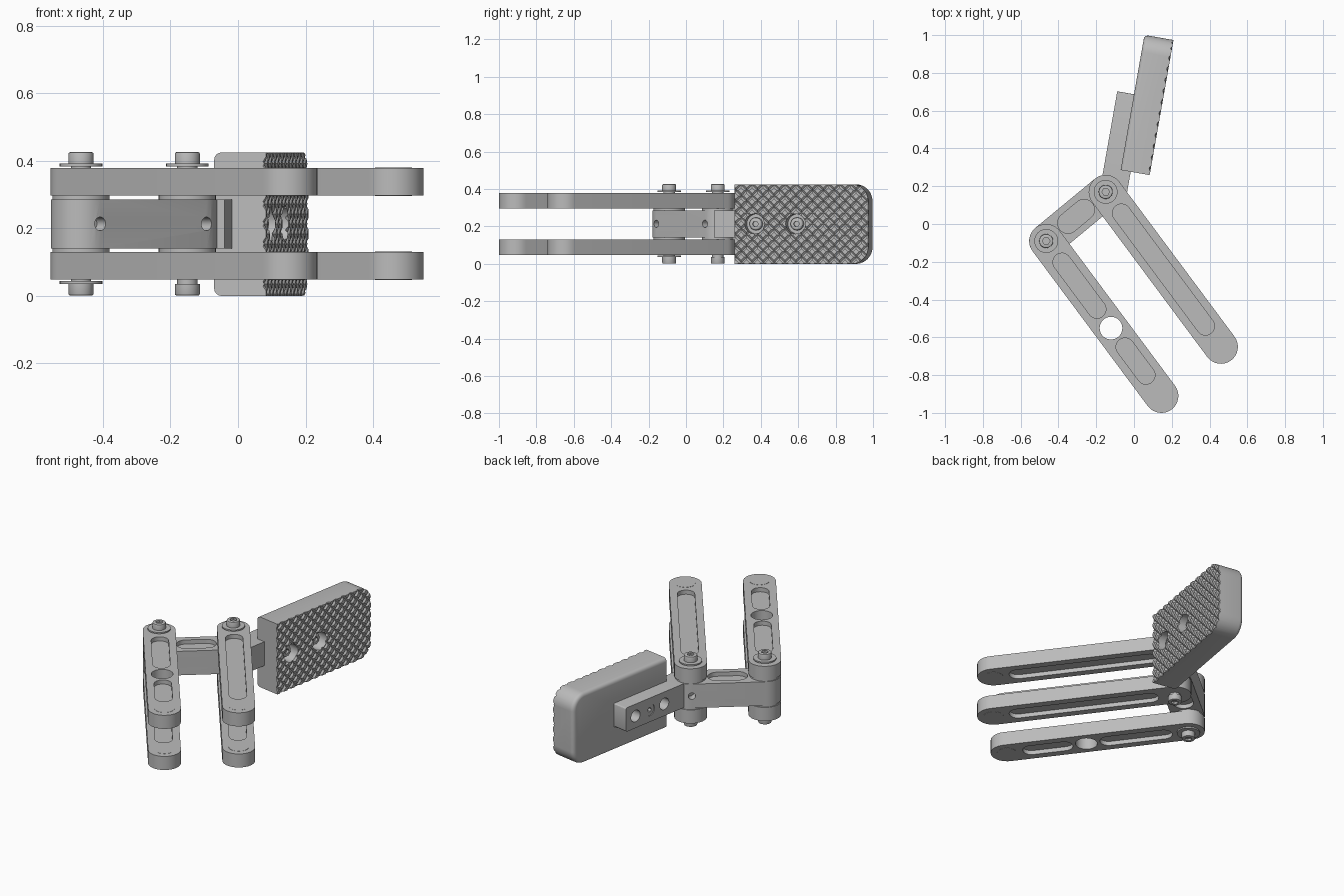
import bpy, bmesh
from math import sin, cos, pi, radians, atan2, hypot, degrees
from mathutils import Matrix, Vector

cube = bpy.data.objects.get("Cube")
if cube:
    bpy.data.objects.remove(cube, do_unlink=True)

metal = bpy.data.materials.new("machined grey")
metal.use_nodes = True
grey = (0.5, 0.5, 0.5, 1)
metal.diffuse_color = grey
metal.node_tree.nodes["Principled BSDF"].inputs["Base Color"].default_value = grey

MID = 0.2135                      # height of the mirror plane
PIVOT_A = Vector((-0.465, -0.09, 0))
PIVOT_B = Vector((-0.15, 0.17, 0))
UPRIGHT = Matrix.Rotation(pi / 2, 4, 'X')   # turns a prism so it extrudes along -y


def frame(origin, angle):
    return Matrix.Translation(origin) @ Matrix.Rotation(angle, 4, 'Z')


def arc(x, y, r, a0, a1, n=16):
    return [(x + r * cos(radians(a0 + (a1 - a0) * i / n)),
             y + r * sin(radians(a0 + (a1 - a0) * i / n))) for i in range(n + 1)]


def stadium(x0, x1, r):
    return arc(x1, 0, r, -90, 90) + arc(x0, 0, r, 90, 270)


def circle(x, y, r, n=32):
    return arc(x, y, r, 0, 360, n)[:-1]


def box(x0, x1, y0, y1):
    return [(x0, y0), (x1, y0), (x1, y1), (x0, y1)]


def prism(name, outlines, z0, z1, matrix=Matrix()):
    """Extrude one or more outlines between two heights."""
    bm = bmesh.new()
    for outline in outlines:
        low = [bm.verts.new((x, y, z0)) for x, y in outline]
        high = [bm.verts.new((x, y, z1)) for x, y in outline]
        bm.faces.new(low)
        bm.faces.new(high)
        for i in range(len(low)):
            j = (i + 1) % len(low)
            bm.faces.new((low[i], low[j], high[j], high[i]))
    bmesh.ops.recalc_face_normals(bm, faces=bm.faces)
    bm.transform(matrix)
    mesh = bpy.data.meshes.new(name)
    bm.to_mesh(mesh)
    bm.free()
    mesh.materials.append(metal)
    obj = bpy.data.objects.new(name, mesh)
    bpy.context.collection.objects.link(obj)
    return obj


def bevel(obj, width, segments, rule):
    bm = bmesh.new()
    bm.from_mesh(obj.data)
    edges = [e for e in bm.edges if rule(e.verts[0].co, e.verts[1].co)]
    bmesh.ops.bevel(bm, geom=edges, offset=width, segments=segments,
                    profile=0.5, affect='EDGES')
    bm.to_mesh(obj.data)
    bm.free()


def cut(obj, cutter):
    mod = obj.modifiers.new("cut", 'BOOLEAN')
    mod.operation, mod.solver, mod.object = 'DIFFERENCE', 'EXACT', cutter
    graph = bpy.context.evaluated_depsgraph_get()
    mesh = bpy.data.meshes.new_from_object(obj.evaluated_get(graph))
    obj.modifiers.remove(mod)
    obj.data = mesh
    bpy.data.objects.remove(cutter, do_unlink=True)


def pockets(obj, outlines, z0, z1, depth):
    cut(obj, prism("cutter", outlines, z1 - depth, z1 + 0.05))
    cut(obj, prism("cutter", outlines, z0 - 0.05, z0 + depth))


# Parallel finger arms, one pair on each pivot
ARM = Vector((0.61, -0.82, 0))
arm_frame = atan2(ARM.y, ARM.x)
layers = {"lower": (0.048, 0.13), "upper": (0.297, 0.379)}
slots = {"outer": [(0.14, 0.45), (0.70, 0.885)], "inner": [(0.14, 0.885)]}
for side, pivot in (("outer", PIVOT_A), ("inner", PIVOT_B)):
    for level, (z0, z1) in layers.items():
        arm = prism(f"{level}_{side}_arm", [stadium(0, ARM.length, 0.09)], z0, z1)
        pockets(arm, [stadium(a, b, 0.048) for a, b in slots[side]], z0, z1, 0.025)
        if side == "outer":
            cut(arm, prism("cutter", [circle(0.575, 0, 0.06)], z0 - 0.1, z1 + 0.1))
        arm.matrix_world = frame(pivot, arm_frame)
        pin = prism(f"{level}_{side}_tip_pin", [circle(ARM.length, 0, 0.055)],
                    z0 - 0.001, z1 + 0.001)
        pin.matrix_world = arm.matrix_world

# Knuckle link joining both pivots
span = PIVOT_B - PIVOT_A
Z0, Z1 = 0.141, 0.286
link = prism("knuckle_link", [stadium(0, span.length, 0.09)], Z0, Z1)
pockets(link, [stadium(0.15, 0.26, 0.055)], Z0, Z1, 0.025)
cut(link, prism("cutter", [circle(0, MID, 0.02)], 0.05, 0.2, UPRIGHT))
cut(link, prism("cutter", [circle(span.length, MID, 0.02)], -0.2, 0.2, UPRIGHT))
link.matrix_world = frame(PIVOT_A, atan2(span.y, span.x))

# Pivot hardware: spacers, clips, shafts and bolt heads
for side, pivot in (("outer", PIVOT_A), ("inner", PIVOT_B)):
    for level, s in (("lower", -1), ("upper", 1)):
        def disc(part, r, h0, h1):
            z0, z1 = sorted((MID + s * h0, MID + s * h1))
            obj = prism(f"{level}_{side}_{part}", [circle(0, 0, r)], z0, z1)
            obj.matrix_world = Matrix.Translation(pivot)
            return obj
        disc("spacer", 0.085, 0.07, 0.086)
        disc("shaft", 0.03, 0.04, 0.185)
        if side == "outer" or s > 0:
            disc("clip", 0.063, 0.17, 0.178)
        head = disc("bolt_head", 0.037, 0.178, 0.2125)
        tip = MID + s * 0.2125
        bevel(head, 0.005, 2, lambda a, b: abs(a.z - tip) + abs(b.z - tip) < 1e-4)
        tip_cut = prism("cutter", [circle(0, 0, 0.02, 6)], tip - 0.012, tip + 0.012)
        tip_cut.matrix_world = Matrix.Translation(pivot)
        cut(head, tip_cut)

# Mounting bar and grip pad share a frame along the pad
pad_frame = frame(PIVOT_B, radians(80))
screws = (0.236, 0.459)
bar = prism("mounting_bar", [box(0.0, 0.535, -0.112, 0.032)], Z0, Z1)
bevel(bar, 0.012, 3, lambda a, b: a.x > 0.5 and b.x > 0.5 and abs(a.z - b.z) < 1e-4)
bar_holes = [circle(x, MID, 0.035) for x in (*screws, 0.3475)]
cut(bar, prism("cutter", bar_holes, -0.1, 0.03, UPRIGHT))
bar.matrix_world = pad_frame

START, END, TOP, FACE, BACK = 0.128, 0.854, 0.425, 0.214, 0.058
R = 0.09
outline = ([(START, 0)] + arc(END - R, R, R, -90, 0, 12)
           + arc(END - R, TOP - R, R, 0, 90, 12) + [(START, TOP)])
pad = prism("grip_pad", [outline], BACK, FACE, UPRIGHT)
bevel(pad, 0.022, 4, lambda a, b: abs(a.y + BACK) + abs(b.y + BACK) < 1e-4
      and a.x + b.x > 2 * START + 0.01)
cut(pad, prism("cutter", [box(START - 0.1, 0.536, Z0, Z1)], 0, 0.112, UPRIGHT))

# Crossed V grooves give the diamond grip
PITCH, WIDE, DEEP = 0.042, 0.011, 0.009
grooves = [[(i * PITCH - WIDE, -FACE - 0.001), (i * PITCH + WIDE, -FACE - 0.001),
            (i * PITCH, -FACE + DEEP)] for i in range(-11, 12)]
for tilt in (45, -45):
    turn = (Matrix.Translation(((START + END) / 2, 0, MID))
            @ Matrix.Rotation(radians(tilt), 4, 'Y'))
    cut(pad, prism("cutter", grooves, -0.6, 0.6, turn))
cut(pad, prism("cutter", [circle(x, MID, 0.053) for x in screws], 0.145, 0.3, UPRIGHT))
pad.matrix_world = pad_frame

# Screws holding the pad, and the set screw in the bar
for i, x in enumerate(screws):
    screw = prism(f"pad_screw_{i + 1}", [circle(x, MID, 0.034)], 0.06, 0.18, UPRIGHT)
    bevel(screw, 0.01, 3, lambda a, b: a.y < -0.179 and b.y < -0.179)
    cut(screw, prism("cutter", [circle(x, MID, 0.016, 6)], 0.165, 0.2, UPRIGHT))
    screw.matrix_world = pad_frame
set_screw = prism("set_screw", [circle(0.3475, MID, 0.035)], -0.028, 0.06, UPRIGHT)
cut(set_screw, prism("cutter", [circle(0.3475, MID, 0.014, 6)], -0.05, 0, UPRIGHT))
set_screw.matrix_world = pad_frame

# Smooth rounded surfaces while keeping machined edges crisp
bpy.ops.object.select_all(action='DESELECT')
for obj in bpy.context.collection.objects:
    if obj.type == 'MESH' and metal.name in obj.data.materials:
        obj.select_set(True)
        bpy.context.view_layer.objects.active = obj
bpy.ops.object.shade_smooth_by_angle(angle=radians(30))
